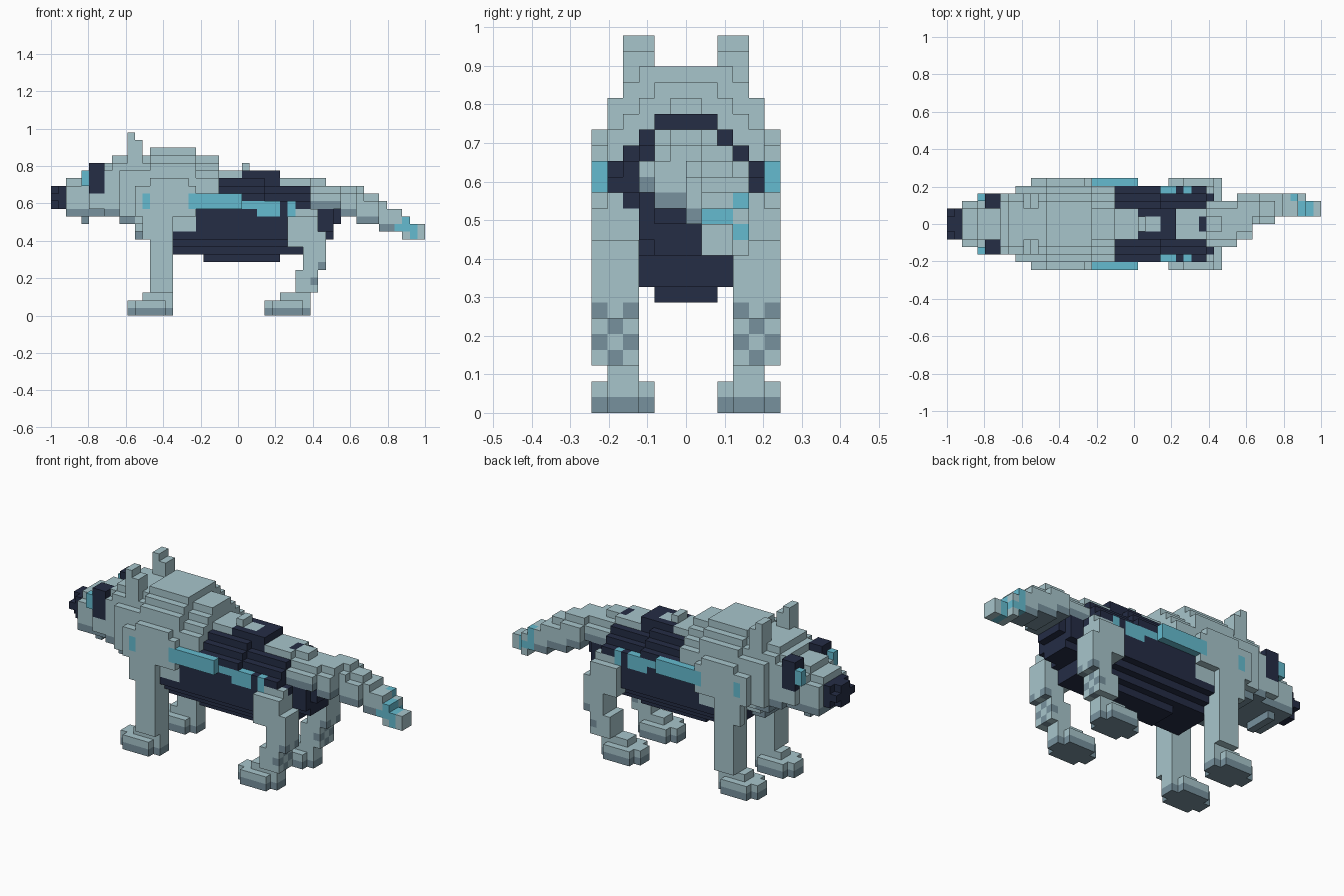
import bpy
import bmesh

cube = bpy.data.objects.get("Cube")
if cube:
    bpy.data.objects.remove(cube)

U = 2 / 49  # edge of one block
LIGHT, DARK, CYAN, SHADE = range(4)


def make_material(name, rgb):
    mat = bpy.data.materials.new(name)
    mat.use_nodes = True
    color = (*rgb, 1)
    mat.diffuse_color = color
    mat.node_tree.nodes["Principled BSDF"].inputs["Base Color"].default_value = color
    return mat


materials = [
    make_material("pale_fur", (0.39, 0.56, 0.60)),
    make_material("navy_fur", (0.018, 0.026, 0.06)),
    make_material("cyan_marking", (0.13, 0.50, 0.63)),
    make_material("grey_underside", (0.185, 0.285, 0.34)),
]

grid = {}  # block position -> (part, colour)


def box(part, color, i, j, k, mirror=False):
    """Fill inclusive block ranges, optionally on both sides."""
    for x in range(i[0], i[1] + 1):
        for y in range(j[0], j[1] + 1):
            for z in range(k[0], k[1] + 1):
                grid[x, y, z] = (part, color)
                if mirror:
                    grid[x, -1 - y, z] = (part, color)


def slab(part, color, i, w, k, top=0, bottom=0, under=None):
    """Fill a centred cross-section with stepped top and bottom corners."""
    for z in range(k[0], k[1] + 1):
        half = w - max(0, top - (k[1] - z), bottom - (z - k[0]))
        paint = under if under is not None and z == k[0] else color
        box(part, paint, i, (-half, half - 1), (z, z))


# Torso, rounded at the back and the belly
slab("torso", DARK, (15, 19), 5, (8, 18), 3, 2)
slab("torso", DARK, (20, 27), 5, (7, 18), 3, 3)
slab("torso", DARK, (28, 29), 5, (7, 17), 3, 3)
slab("torso", DARK, (28, 29), 2, (18, 18))
slab("torso", DARK, (30, 33), 5, (8, 17), 3, 2)
slab("torso", DARK, (34, 34), 4, (10, 14), 1, 1)
slab("torso", DARK, (35, 36), 3, (10, 13), 0, 1)
slab("torso", DARK, (37, 37), 2, (12, 13))
# Pale fur sweeps back over the shoulders and along the spine
for (x, y, z), (part, color) in list(grid.items()):
    if x < 15 + (z - 9) * 0.7 or (y in (-1, 0) and z == 18 and x < 28):
        grid[x, y, z] = (part, LIGHT)
box("torso", LIGHT, (25, 25), (-1, 0), (19, 19))
box("torso", LIGHT, (22, 24), (-2, 1), (18, 18))
box("torso", LIGHT, (30, 32), (-2, 1), (17, 17))
box("torso", LIGHT, (33, 33), (1, 1), (17, 17), True)

# Chest and mane
slab("mane", LIGHT, (11, 12), 5, (10, 20), 2, 3, SHADE)
slab("mane", LIGHT, (13, 18), 5, (11, 21), 2)
slab("mane", LIGHT, (19, 21), 5, (16, 20), 3)
for x, low, high in ((11, 13, 16), (12, 10, 16), (18, 13, 16)):
    box("mane", LIGHT, (x, x), (5, 5), (low, high), True)
box("mane", LIGHT, (13, 15), (5, 5), (10, 17), True)
box("mane", LIGHT, (16, 17), (5, 5), (13, 17), True)

# Head, muzzle and nose
slab("head", LIGHT, (9, 10), 5, (12, 20), 2, 1, SHADE)
slab("head", LIGHT, (8, 8), 4, (13, 20), 1, 0, SHADE)
slab("head", LIGHT, (7, 7), 4, (13, 19), 1, 0, SHADE)
slab("head", LIGHT, (5, 6), 4, (13, 18), 1, 1, SHADE)
slab("muzzle", LIGHT, (4, 4), 3, (13, 18), 1, 0, SHADE)
slab("muzzle", LIGHT, (2, 3), 3, (13, 17), 1, 0, SHADE)
box("muzzle", SHADE, (4, 4), (-2, 1), (12, 12))
slab("nose", DARK, (0, 0), 2, (14, 16), 1, 1)
slab("nose", DARK, (1, 1), 2, (14, 16))

# Brow patches, eyes and ears
box("brows", DARK, (5, 6), (2, 3), (16, 19), True)
box("eyes", CYAN, (4, 4), (3, 3), (17, 18), True)
box("ears", LIGHT, (10, 10), (2, 3), (20, 23), True)
box("ears", LIGHT, (11, 11), (2, 3), (20, 22), True)

# Legs
box("front_legs", LIGHT, (13, 15), (3, 5), (3, 14), True)
box("hind_legs", LIGHT, (31, 34), (3, 5), (9, 12), True)
box("hind_legs", LIGHT, (33, 35), (3, 5), (6, 10), True)
box("hind_legs", LIGHT, (32, 34), (3, 5), (3, 5), True)
box("hind_legs", LIGHT, (32, 34), (4, 4), (13, 13), True)
for z in range(3, 7):
    for y in range(3, 6):
        if (y + z) % 2:
            rear = 35 if z == 6 else 34
            box("hind_legs", SHADE, (rear, rear), (y, y), (z, z), True)

# Paws with a narrow toe, grey soles and ankles
for part, toe in (("front_paws", 10), ("hind_paws", 28)):
    for z, color in ((0, SHADE), (1, LIGHT)):
        box(part, color, (toe, toe), (3, 4), (z, z), True)
        box(part, color, (toe + 1, toe + 4), (2, 5), (z, z), True)
        box(part, color, (toe + 5, toe + 5), (3, 4), (z, z), True)
    box(part, LIGHT, (toe + 2, toe + 5), (3, 4), (2, 2), True)

# Tail: a rounded root, then slices swinging to one side
slab("tail", LIGHT, (34, 35), 3, (14, 17), 2, 0, SHADE)
slab("tail", LIGHT, (36, 37), 3, (14, 16), 1, 0, SHADE)
tail = [
    ((38, 39), (-2, 3), (13, 16)), ((40, 40), (0, 3), (12, 16)),
    ((41, 42), (0, 3), (12, 15)), ((43, 43), (1, 3), (11, 14)),
    ((44, 45), (1, 3), (11, 13)), ((46, 46), (1, 3), (10, 12)),
    ((47, 48), (1, 2), (10, 11)),
]
for i, j, k in tail:
    trim = 1 if j[1] - j[0] > 2 else 0
    box("tail", LIGHT, i, j, (k[0] + 1, k[1] - 1))
    box("tail", LIGHT, i, (j[0] + trim, j[1] - trim), (k[1], k[1]))
    box("tail", SHADE if i[0] < 46 else LIGHT, i, j, (k[0], k[0]))
box("tail", CYAN, (45, 45), (1, 3), (11, 11))
box("tail", CYAN, (45, 45), (3, 3), (12, 13))
box("tail", CYAN, (46, 46), (1, 2), (11, 12))
box("tail", CYAN, (46, 46), (3, 3), (11, 11))
box("tail", CYAN, (47, 47), (1, 2), (10, 11))

# Cyan flank stripes
box("flank_stripes", CYAN, (18, 24), (5, 5), (14, 15), True)
box("flank_stripes", CYAN, (25, 29), (4, 4), (14, 14), True)
box("flank_stripes", CYAN, (27, 29), (4, 4), (13, 13), True)
box("flank_stripes", CYAN, (31, 31), (4, 4), (13, 14), True)
box("flank_stripes", CYAN, (12, 12), (5, 5), (14, 15), True)


def build_part(part):
    """Make a mesh from the exposed block faces of one part."""
    bm = bmesh.new()
    verts = {}

    def vert(p):
        key = tuple(p)
        if key not in verts:
            verts[key] = bm.verts.new((key[0] * U - 1, key[1] * U, key[2] * U))
        return verts[key]

    for cell, (owner, color) in grid.items():
        if owner != part:
            continue
        for axis in range(3):
            for side in (0, 1):
                step = list(cell)
                step[axis] += 2 * side - 1
                if tuple(step) in grid:
                    continue
                base = list(cell)
                base[axis] += side
                loop = []
                for a, b in ((0, 0), (1, 0), (1, 1), (0, 1)):
                    p = base[:]
                    p[(axis + 1) % 3] += a
                    p[(axis + 2) % 3] += b
                    loop.append(vert(p))
                face = bm.faces.new(loop if side else loop[::-1])
                face.material_index = color
    mesh = bpy.data.meshes.new(part)
    bm.to_mesh(mesh)
    bm.free()
    for mat in materials:
        mesh.materials.append(mat)
    bpy.context.collection.objects.link(bpy.data.objects.new(part, mesh))


for name in sorted({part for part, _ in grid.values()}):
    build_part(name)
